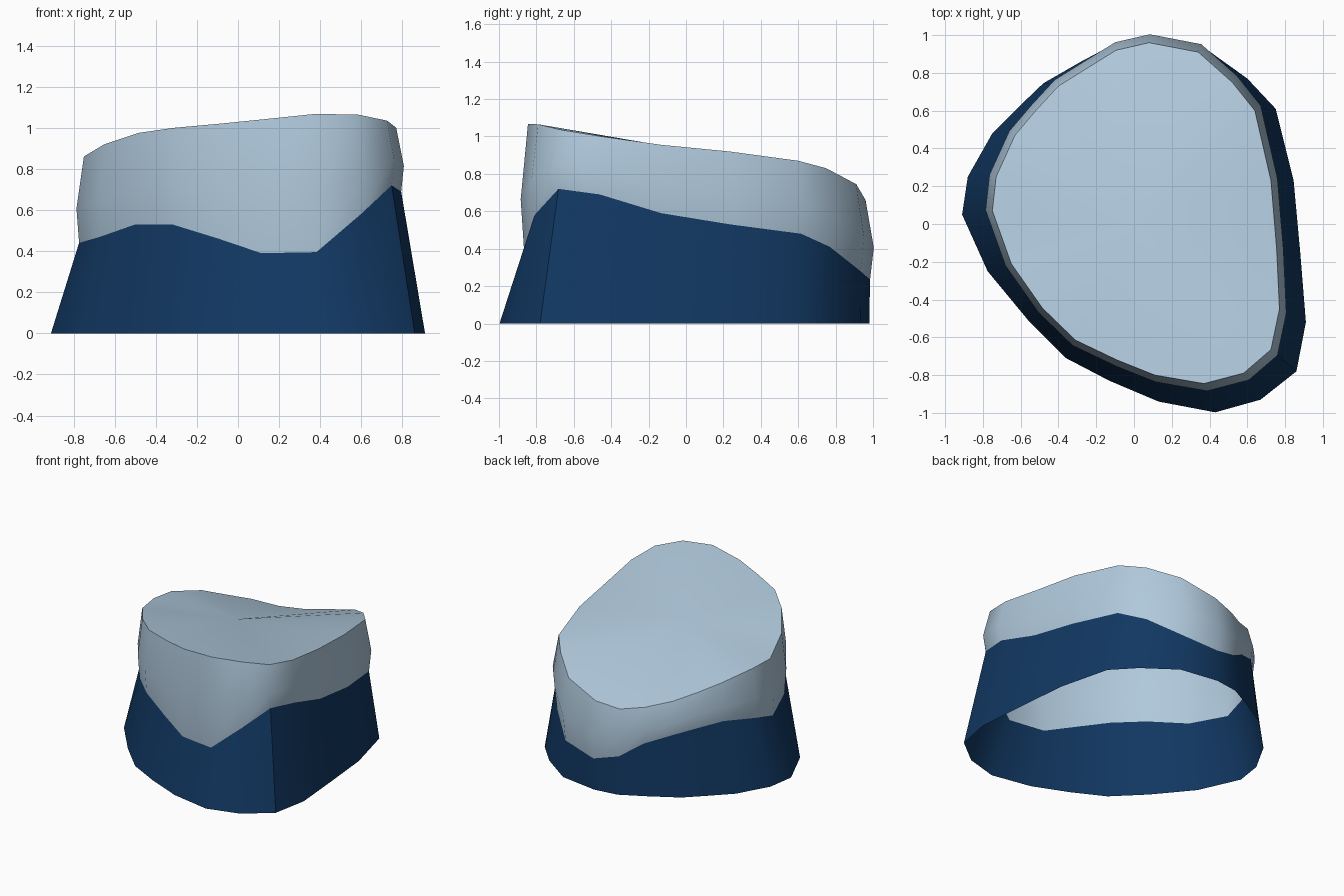
import bpy, bmesh, math

if "Cube" in bpy.data.objects:
    bpy.data.objects.remove(bpy.data.objects["Cube"])

def material(name, rgb):
    m = bpy.data.materials.new(name)
    m.diffuse_color = (*rgb, 1)
    m.use_nodes = True
    m.node_tree.nodes["Principled BSDF"].inputs["Base Color"].default_value = m.diffuse_color
    return m

dark_blue = material("dark_blue", (0.0056, 0.039, 0.122))
pale_blue = material("pale_blue", (0.434, 0.584, 0.716))

# Outline of the foot of the skirt (z = 0), counter-clockwise from the left
base = [(-.91, .05), (-.775, -.25), (-.56, -.51), (-.36, -.71), (-.13, -.83),
        (.13, -.94), (.43, -.997), (.67, -.93), (.86, -.78), (.91, -.52),
        (.88, -.15), (.845, .23), (.75, .61), (.60, .77), (.37, .935),
        (.08, .98), (-.10, .955), (-.28, .86), (-.48, .745), (-.60, .63),
        (-.75, .48), (-.88, .25)]
# Slanted top rim
rim = [(-.75, .07, .86), (-.65, -.21, .92), (-.485, -.445, .975), (-.31, -.615, 1.0),
       (-.09, -.72, 1.02), (.11, -.80, 1.04), (.37, -.845, 1.067), (.58, -.79, 1.065),
       (.725, -.665, 1.035), (.77, -.45, 1.0), (.755, -.13, .955), (.725, .23, .92),
       (.64, .60, .87), (.52, .75, .83), (.34, .91, .745), (.08, .96, .66),
       (-.095, .92, .63), (-.24, .83, .648), (-.40, .73, .697), (-.52, .60, .747),
       (-.63, .47, .80), (-.73, .25, .85)]
# Height of the wavy line where skirt meets cap
seam_z = [.44, .47, .53, .53, .46, .39, .395, .58, .72, .69, .59, .53,
          .48, .41, .28, .235, .283, .385, .453, .49, .52, .485]

foot = [(x, y, 0) for x, y in base]
seam = [(x * 1.031, y * 1.025, z) for (x, y, _), z in zip(rim, seam_z)]
bulge = [(x * 1.048, y * 1.046, s + .4 * (z - s)) for (x, y, z), s in zip(rim, seam_z)]

def loft(name, rings, mat, peak=None):
    """Skin rings of equal count; optionally close the last one with a fan."""
    bm = bmesh.new()
    loops = [[bm.verts.new(p) for p in r] for r in rings]
    n = len(rings[0])
    for a, b in zip(loops, loops[1:]):
        for i in range(n):
            j = (i + 1) % n
            bm.faces.new((a[i], a[j], b[j], b[i]))
    if peak:
        c = bm.verts.new(peak)
        top = loops[-1]
        for i in range(n):
            bm.faces.new((top[i], top[(i + 1) % n], c))
    me = bpy.data.meshes.new(name)
    bm.to_mesh(me)
    bm.free()
    me.materials.append(mat)
    ob = bpy.data.objects.new(name, me)
    bpy.context.collection.objects.link(ob)
    bpy.ops.object.select_all(action='DESELECT')
    ob.select_set(True)
    bpy.context.view_layer.objects.active = ob
    bpy.ops.object.shade_smooth_by_angle(angle=math.radians(40))
    return ob

# Flared open skirt
loft("skirt", [foot, seam], dark_blue)
# Bulging cap with slanted top
loft("cap", [seam, bulge, rim], pale_blue, peak=(0, 0, .93))
